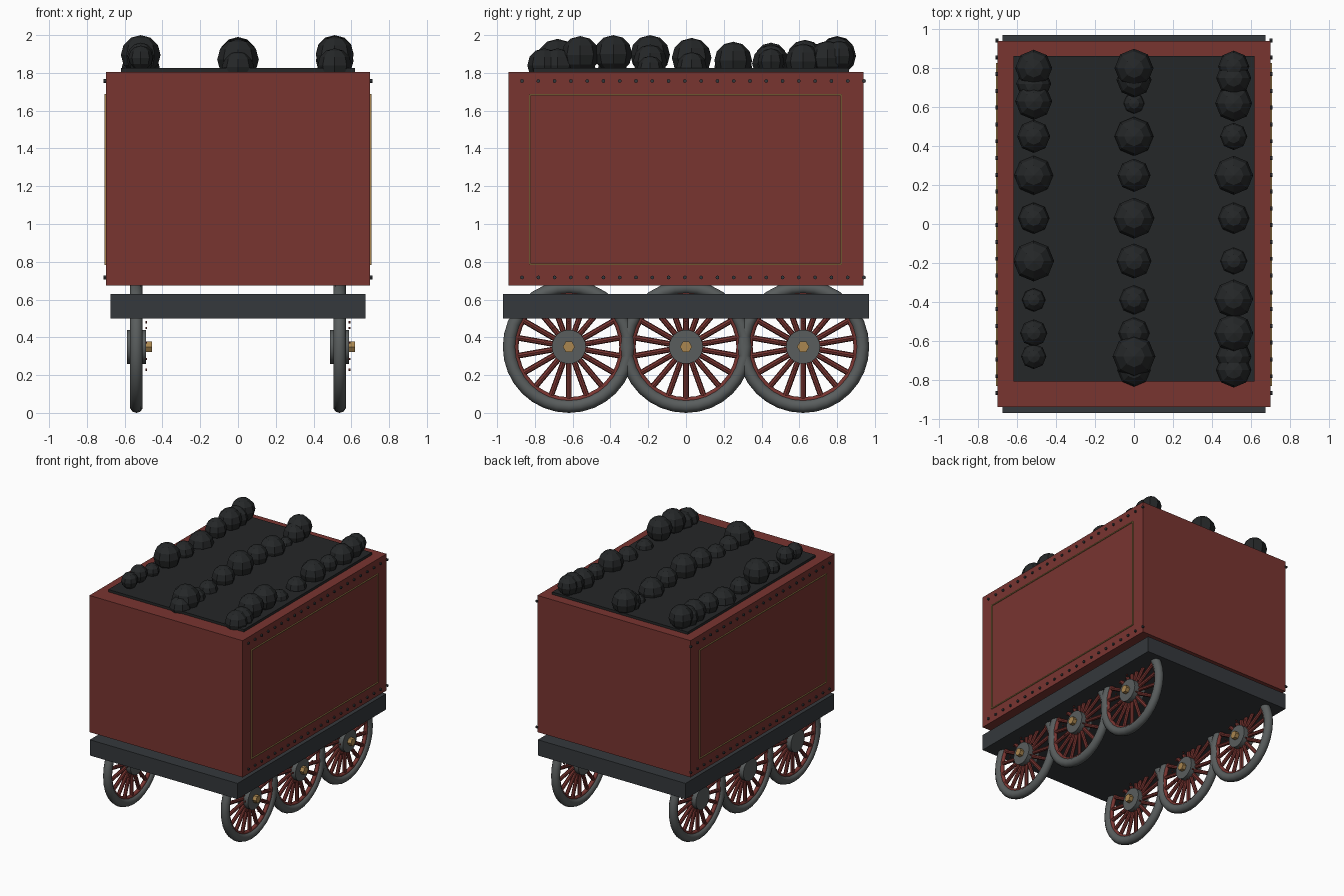
import bpy, math
from mathutils import Matrix

if "Cube" in bpy.data.objects:
    bpy.data.objects.remove(bpy.data.objects["Cube"])


def mat(name, c):
    m = bpy.data.materials.new(name)
    m.diffuse_color = (*c, 1)
    m.use_nodes = True
    m.node_tree.nodes["Principled BSDF"].inputs["Base Color"].default_value = m.diffuse_color
    return m


RED = mat("red_paint", (0.19, 0.035, 0.03))
DARK = mat("dark_iron", (0.035, 0.04, 0.045))
COAL = mat("coal_black", (0.018, 0.02, 0.021))
STEEL = mat("steel", (0.1, 0.11, 0.11))
BRASS = mat("brass", (0.4, 0.24, 0.08))


def finish(name, m, smooth=False):
    o = bpy.context.object
    o.name = name
    o.data.materials.append(m)
    if smooth:
        bpy.ops.object.shade_smooth_by_angle(angle=math.radians(40))
    return o


def box(name, loc, size, m):
    bpy.ops.mesh.primitive_cube_add(size=1, location=loc)
    o = finish(name, m)
    o.data.transform(Matrix.Diagonal((*size, 1)))
    return o


def disc(name, loc, r, depth, m, n=24):
    # cylinder along x
    bpy.ops.mesh.primitive_cylinder_add(vertices=n, radius=r, depth=depth, location=loc,
                                        rotation=(0, math.pi / 2, 0))
    return finish(name, m, n > 12)


def ring(name, loc, major, minor, m):
    bpy.ops.mesh.primitive_torus_add(major_radius=major, minor_radius=minor, major_segments=32,
                                     minor_segments=10, location=loc, rotation=(0, math.pi / 2, 0))
    return finish(name, m, True)


def join(objs, name):
    bpy.ops.object.select_all(action='DESELECT')
    for o in objs:
        o.select_set(True)
    bpy.context.view_layer.objects.active = objs[0]
    bpy.ops.object.join()
    objs[0].name = name
    return objs[0]


# body, underframe and coal bed
box("tender_body", (0, 0, 1.24), (1.4, 1.88, 1.13), RED)
box("underframe", (0, 0, 0.565), (1.35, 1.94, 0.13), DARK)
box("coal_bed", (0, 0.027, 1.79), (1.24, 1.67, 0.07), COAL)

# side panel trim and rivets
for s, side in ((-1, "left"), (1, "right")):
    x = s * 0.702
    trim = [box("trim", (x, y, 1.235), (0.012, 0.008, 0.9), BRASS) for y in (-0.827, 0.823)]
    trim += [box("trim", (x, -0.002, z), (0.012, 1.65, 0.008), BRASS) for z in (0.787, 1.683)]
    join(trim, side + "_panel_trim")
    rivets = [disc("rivet", (s * 0.704, -0.868 + 0.0862 * i, z), 0.01, 0.014, DARK, 8)
              for z in (0.717, 1.757) for i in range(22)]
    join(rivets, side + "_rivets")


# spoked wheels, all facing the same way
def wheel(x, y, name):
    z = 0.35
    c = (x, y, z)
    ring(name + "_tyre", c, 0.315, 0.035, STEEL)
    ring(name + "_felloe", c, 0.283, 0.016, RED)
    disc(name + "_hub", c, 0.09, 0.1, STEEL)
    disc(name + "_axle_nut", (x + 0.065, y, z), 0.032, 0.035, BRASS, 6)
    spokes, studs = [], []
    for i in range(18):
        a = math.tau * i / 18
        dy, dz = math.sin(a), math.cos(a)
        bpy.ops.mesh.primitive_cylinder_add(vertices=8, radius=0.015, depth=0.22,
                                            location=(x, y + dy * 0.18, z + dz * 0.18),
                                            rotation=(-a, 0, 0))
        spokes.append(finish("spoke", RED, True))
        if i % 2 == 0:
            studs.append(disc("stud", (x + 0.052, y + dy * 0.13, z + dz * 0.13),
                              0.007, 0.01, RED, 6))
    join(spokes, name + "_spokes")
    join(studs, name + "_studs")


for x, side in ((-0.538, "left"), (0.538, "right")):
    for y, pos in ((-0.62, "front"), (0, "middle"), (0.62, "rear")):
        wheel(x, y, f"{side}_{pos}_wheel")

# coal lumps in three rows: (y, z, radius)
rows = {
    -0.515: [(.80, 1.90, .095), (.72, 1.87, .09), (.63, 1.88, .095), (.45, 1.875, .085),
             (.25, 1.83, .1), (.03, 1.85, .08), (-.19, 1.895, .105), (-.39, 1.85, .06),
             (-.56, 1.89, .07), (-.68, 1.88, .065)],
    0.0: [(.80, 1.89, .1), (.74, 1.86, .09), (.62, 1.82, .055), (.45, 1.85, .1),
          (.25, 1.87, .085), (.03, 1.88, .105), (-.19, 1.86, .09), (-.39, 1.83, .075),
          (-.56, 1.83, .08), (-.68, 1.87, .11), (-.75, 1.83, .085)],
    0.512: [(.81, 1.89, .08), (.75, 1.88, .09), (.62, 1.86, .095), (.45, 1.86, .07),
            (.25, 1.865, .1), (.03, 1.83, .08), (-.19, 1.82, .07), (-.385, 1.90, .1),
            (-.56, 1.895, .1), (-.68, 1.84, .09), (-.75, 1.84, .09)],
}
lumps = []
for x, items in rows.items():
    for y, z, r in items:
        bpy.ops.mesh.primitive_uv_sphere_add(segments=8, ring_count=6, radius=r, location=(x, y, z))
        lumps.append(finish("coal", COAL))
join(lumps, "coal_lumps")
